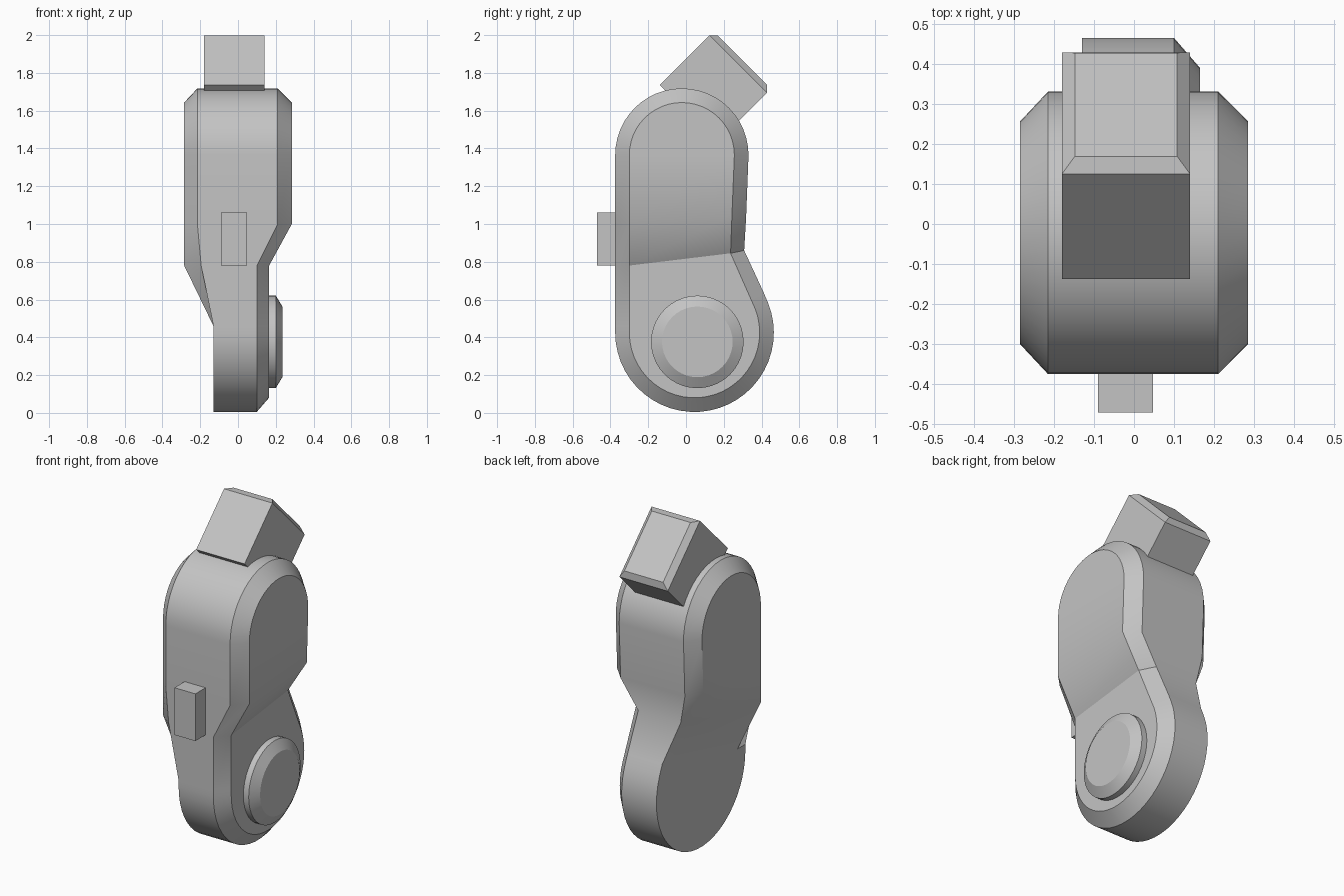
import bpy, bmesh, math
from mathutils import Vector

if "Cube" in bpy.data.objects:
    bpy.data.objects.remove(bpy.data.objects["Cube"])

grey = bpy.data.materials.new("plain grey")
grey.use_nodes = True
grey.diffuse_color = (0.55, 0.55, 0.55, 1)
grey.node_tree.nodes["Principled BSDF"].inputs["Base Color"].default_value = grey.diffuse_color


def finish(bm, name, smooth=True):
    bmesh.ops.recalc_face_normals(bm, faces=bm.faces)
    mesh = bpy.data.meshes.new(name)
    bm.to_mesh(mesh)
    bm.free()
    mesh.materials.append(grey)
    obj = bpy.data.objects.new(name, mesh)
    bpy.context.collection.objects.link(obj)
    if smooth:
        bpy.ops.object.select_all(action='DESELECT')
        obj.select_set(True)
        bpy.context.view_layer.objects.active = obj
        bpy.ops.object.shade_smooth_by_angle(angle=math.radians(30))
    return obj


def arc(cy, cz, r, start, end, steps):
    angles = [math.radians(start + (end - start) * i / steps) for i in range(steps + 1)]
    return [(cy + r * math.cos(a), cz + r * math.sin(a)) for a in angles]


LOW, TOP = 28, 24


def outline(inset, back):
    """Side outline: back edge, lower arc, front edge, upper arc."""
    front_y = -0.375 + inset
    front = [(front_y, z) for z in (0.46, 0.78, 1.0)]
    return (back + arc(0.045, 0.425, 0.42 - inset, 22, -180, LOW) + front
            + arc(-0.022, 1.365, 0.353 - inset, 180, 0, TOP))


outer = outline(0, [(0.318, 1.03), (0.308, 0.86), (0.41, 0.64)])
inner = outline(0.075, [(0.243, 1.04), (0.236, 0.845), (0.34, 0.61)])
front_low = LOW + 4           # index of the lowest front station


def widths(low, high, front_mid, back_mid):
    """One x value per outline point: thin lower lobe, wide upper lobe."""
    return ([high, back_mid, low] + [low] * (LOW + 2)
            + [front_mid, high] + [high] * (TOP + 1))


# Main body: four rings across the width, bridged, with split side faces
bm = bmesh.new()
rings = []
for pts, xs in ((inner, widths(-0.13, -0.285, -0.285, -0.215)),
                (outer, widths(-0.13, -0.215, -0.195, -0.18)),
                (outer, widths(0.10, 0.21, 0.10, 0.10)),
                (inner, widths(0.165, 0.285, 0.165, 0.165))):
    rings.append([bm.verts.new((x, y, z)) for x, (y, z) in zip(xs, pts)])
count = len(outer)
for a, b in zip(rings, rings[1:]):
    for i in range(count):
        j = (i + 1) % count
        bm.faces.new((a[i], a[j], b[j], b[i]))
for ring, low_back in ((rings[0], 2), (rings[3], 1)):
    f = front_low if low_back == 2 else front_low + 1
    bm.faces.new(ring[low_back:f + 1])
    for k in range(low_back):          # sloping step between the lobes
        quad = (ring[low_back - k], ring[f + k], ring[f + k + 1], ring[low_back - k - 1])
        bm.faces.new((quad[0], quad[1], quad[3]))
        bm.faces.new((quad[1], quad[2], quad[3]))
    bm.faces.new([ring[0]] + ring[f + low_back:])
finish(bm, "main_body")

# Round boss on the lower lobe, with a bevelled rim
bm = bmesh.new()
loops = []
for x, r in ((0.15, 0.245), (0.2, 0.245), (0.235, 0.187)):
    loops.append([bm.verts.new((x, y, z)) for y, z in arc(0.06, 0.376, r, 0, 360, 40)[:-1]])
for a, b in zip(loops, loops[1:]):
    for i in range(len(a)):
        j = (i + 1) % len(a)
        bm.faces.new((a[i], a[j], b[j], b[i]))
bm.faces.new(loops[0])
bm.faces.new(loops[-1])
finish(bm, "round_boss")

# Tilted block on top, with a chamfered end
bm = bmesh.new()
corner = Vector((0, -0.138, 1.736))
out = Vector((0, 1, 1)).normalized()
down = Vector((0, 1, -1)).normalized()
loops = []
for u, m in ((0, 0), (0.372, 0), (0.402, 0.032)):
    loop = []
    for x, v in ((-0.18 + m, m), (0.14 - m, m), (0.14 - m, 0.43 - m), (-0.18 + m, 0.43 - m)):
        loop.append(bm.verts.new(corner + out * u + down * v + Vector((x, 0, 0))))
    loops.append(loop)
for a, b in zip(loops, loops[1:]):
    for i in range(4):
        j = (i + 1) % 4
        bm.faces.new((a[i], a[j], b[j], b[i]))
bm.faces.new(loops[0])
bm.faces.new(loops[-1])
finish(bm, "top_block", smooth=False)

# Small tab on the front
bm = bmesh.new()
bmesh.ops.create_cube(bm, size=1)
bmesh.ops.scale(bm, vec=(0.138, 0.11, 0.282), verts=bm.verts)
bmesh.ops.translate(bm, vec=(-0.021, -0.416, 0.921), verts=bm.verts)
finish(bm, "front_tab", smooth=False)
